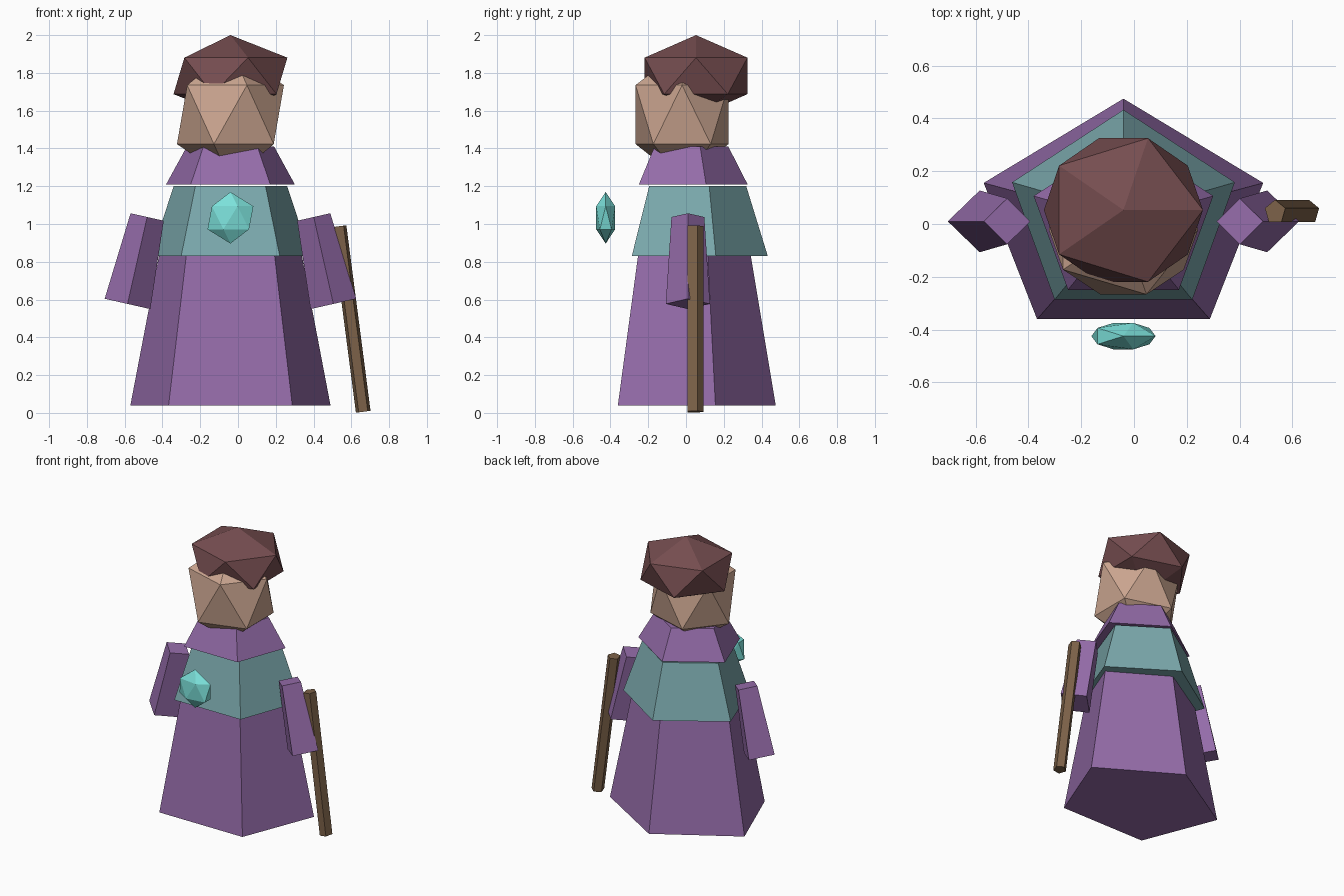
import bpy, bmesh
from math import sin, cos, pi, atan2
from mathutils import Matrix, Vector

if "Cube" in bpy.data.objects:
    bpy.data.objects.remove(bpy.data.objects["Cube"])

CX = -0.04  # the body's middle line


def material(name, rgb):
    m = bpy.data.materials.new(name)
    m.diffuse_color = (*rgb, 1)
    m.use_nodes = True
    m.node_tree.nodes["Principled BSDF"].inputs["Base Color"].default_value = m.diffuse_color
    return m


purple = material("purple_cloth", (0.30, 0.15, 0.40))
teal = material("teal_cloth", (0.20, 0.40, 0.42))
skin = material("skin", (0.60, 0.38, 0.28))
brown_hair = material("dark_brown_hair", (0.18, 0.075, 0.08))
wood = material("wood", (0.20, 0.12, 0.065))
crystal = material("turquoise_crystal", (0.20, 0.75, 0.70))


def finish(name, bm, mat):
    bmesh.ops.recalc_face_normals(bm, faces=bm.faces[:])
    mesh = bpy.data.meshes.new(name)
    bm.to_mesh(mesh)
    bm.free()
    mesh.materials.append(mat)
    obj = bpy.data.objects.new(name, mesh)
    bpy.context.collection.objects.link(obj)
    return obj


def frustum(name, sides, low, high, r_low, r_high, mat):
    """Tapered prism between two centres, first corner facing +y, tilted in x-z."""
    low, high = Vector(low), Vector(high)
    tilt = Matrix.Rotation(atan2(high.x - low.x, high.z - low.z), 3, 'Y')
    bm = bmesh.new()
    rings = []
    for centre, (rx, ry) in ((low, r_low), (high, r_high)):
        rings.append([bm.verts.new(centre + tilt @ Vector(
            (rx * sin(2 * pi * i / sides), ry * cos(2 * pi * i / sides), 0)))
            for i in range(sides)])
    a, b = rings
    bm.faces.new(a)
    bm.faces.new(b)
    for i in range(sides):
        j = (i + 1) % sides
        bm.faces.new((a[i], a[j], b[j], b[i]))
    return finish(name, bm, mat)


def gem(name, centre, radii, mat):
    """Stretched twenty-sided ball."""
    bm = bmesh.new()
    bmesh.ops.create_icosphere(bm, subdivisions=1, radius=1)
    bmesh.ops.scale(bm, vec=radii, verts=bm.verts[:])
    bmesh.ops.translate(bm, vec=centre, verts=bm.verts[:])
    return finish(name, bm, mat)


# Clothing layers
frustum("robe", 5, (CX, 0.013, 0.04), (CX, 0.013, 1.0),
        (0.557, 0.462), (0.364, 0.302), purple)
frustum("mantle", 5, (CX, 0.035, 0.83), (CX, 0.035, 1.2),
        (0.444, 0.398), (0.316, 0.284), teal)
frustum("collar", 5, (CX, 0.008, 1.21), (CX, 0.008, 1.41),
        (0.358, 0.318), (0.243, 0.216), purple)

# Sleeves, mirrored about the body's middle line
for side, label in ((-1, "left_sleeve"), (1, "right_sleeve")):
    frustum(label, 4, (CX + side * 0.545, 0.01, 0.577), (CX + side * 0.441, 0.01, 1.037),
            (0.124, 0.117), (0.090, 0.087), purple)

# Head, hair and floating crystal
gem("head", (CX, -0.021, 1.579), (0.3165, 0.289, 0.349), skin)
gem("hair", (CX, 0.053, 1.784), (0.337, 0.320, 0.216), brown_hair)
gem("crystal", (CX, -0.425, 1.033), (0.136, 0.059, 0.1365), crystal)

# Walking staff
frustum("staff", 5, (0.663, 0.0455, 0.006), (0.535, 0.0455, 0.988),
        (0.041, 0.0464), (0.041, 0.0464), wood)
